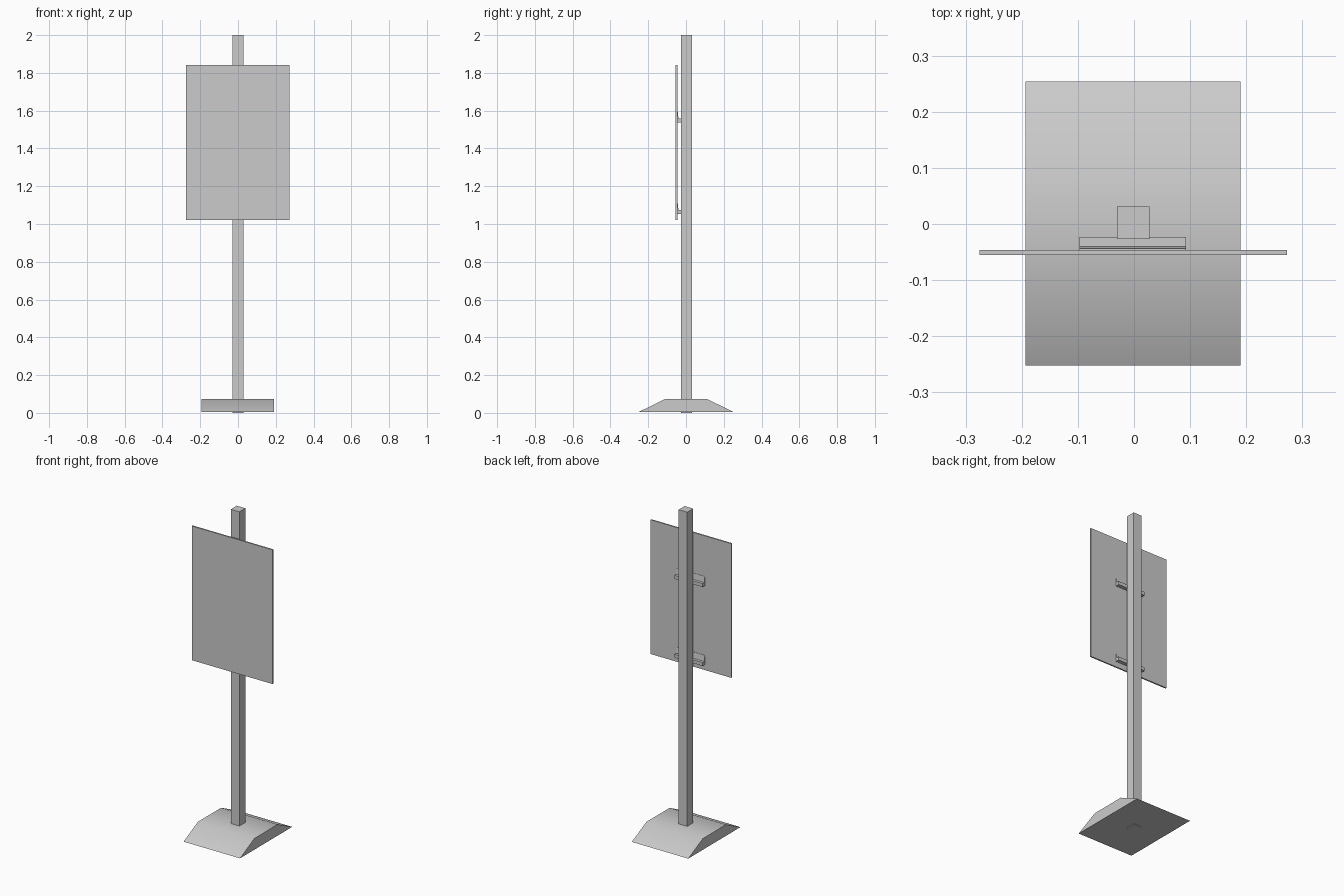
import bpy, bmesh, math

cube = bpy.data.objects.get("Cube")
if cube:
    bpy.data.objects.remove(cube, do_unlink=True)

grey = bpy.data.materials.new("light_grey")
grey.use_nodes = True
colour = (0.6, 0.6, 0.6, 1)
grey.diffuse_color = colour
grey.node_tree.nodes["Principled BSDF"].inputs["Base Color"].default_value = colour


def extrude_x(name, profile, x0, x1):
    """Sweep a closed (y, z) profile along x into a solid part."""
    bm = bmesh.new()
    face = bm.faces.new([bm.verts.new((x0, y, z)) for y, z in profile])
    swept = bmesh.ops.extrude_face_region(bm, geom=[face])["geom"]
    moved = [v for v in swept if isinstance(v, bmesh.types.BMVert)]
    bmesh.ops.translate(bm, verts=moved, vec=(x1 - x0, 0, 0))
    bmesh.ops.recalc_face_normals(bm, faces=bm.faces)
    mesh = bpy.data.meshes.new(name)
    bm.to_mesh(mesh)
    bm.free()
    mesh.materials.append(grey)
    obj = bpy.data.objects.new(name, mesh)
    bpy.context.collection.objects.link(obj)
    return obj


def box(name, x0, x1, y0, y1, z0, z1):
    return extrude_x(name, [(y0, z0), (y1, z0), (y1, z1), (y0, z1)], x0, x1)


# Sloped foot, softly shaded across the top
base = extrude_x("base", [(-0.252, 0.004), (0.254, 0.004), (0.112, 0.073), (-0.112, 0.073)],
                 -0.193, 0.19)
bpy.ops.object.select_all(action="DESELECT")
base.select_set(True)
bpy.context.view_layer.objects.active = base
bpy.ops.object.shade_smooth_by_angle(angle=math.radians(30))

# Square post and sign panel
box("post", -0.03, 0.028, -0.027, 0.031, 0, 2)
box("sign_panel", -0.275, 0.273, -0.055, -0.046, 1.02, 1.843)

# Angle brackets: tapered flange against the panel, arm reaching the post
for name, z in (("lower_bracket", 1.054), ("upper_bracket", 1.538)):
    extrude_x(name, [(-0.047, z), (-0.023, z), (-0.023, z + 0.021), (-0.04, z + 0.021),
                     (-0.044, z + 0.057), (-0.047, z + 0.057)], -0.097, 0.093)
